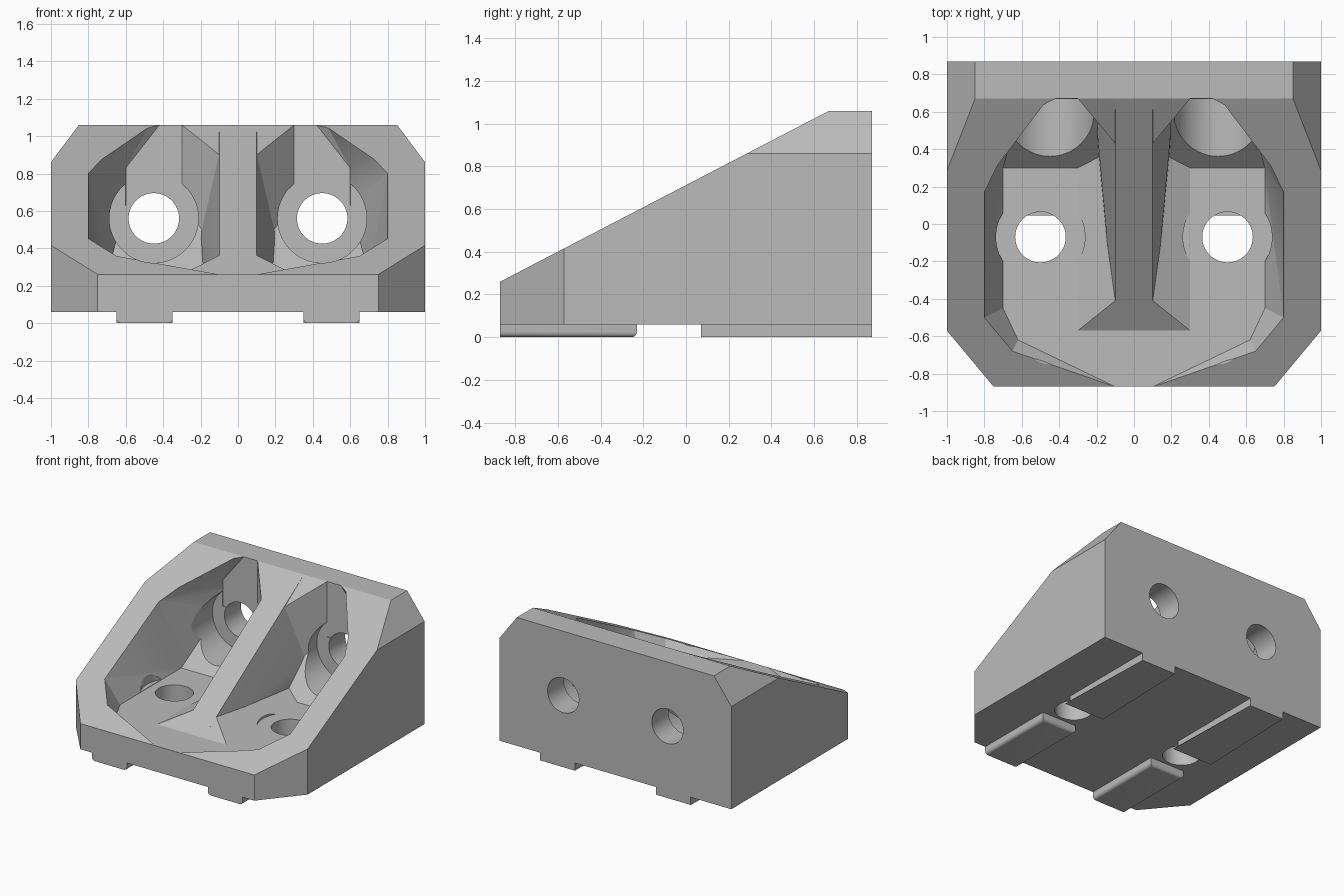
import bpy, bmesh, math
from mathutils import Vector, Matrix

if "Cube" in bpy.data.objects:
    bpy.data.objects.remove(bpy.data.objects["Cube"], do_unlink=True)

grey = bpy.data.materials.new("light_grey")
grey.use_nodes = True
colour = (0.5, 0.5, 0.5, 1)
grey.diffuse_color = colour
grey.node_tree.nodes["Principled BSDF"].inputs["Base Color"].default_value = colour


def finish(name, bm):
    bmesh.ops.recalc_face_normals(bm, faces=bm.faces)
    mesh = bpy.data.meshes.new(name)
    bm.to_mesh(mesh)
    bm.free()
    mesh.materials.append(grey)
    obj = bpy.data.objects.new(name, mesh)
    bpy.context.collection.objects.link(obj)
    return obj


def hull(name, points, mirror=True):
    """Convex solid around the points, mirrored in x by default."""
    bm = bmesh.new()
    for x, y, z in points:
        bm.verts.new((x, y, z))
        if mirror:
            bm.verts.new((-x, y, z))
    bmesh.ops.remove_doubles(bm, verts=bm.verts, dist=1e-5)
    out = bmesh.ops.convex_hull(bm, input=bm.verts)
    loose = [v for v in bm.verts if not v.link_faces]
    bmesh.ops.delete(bm, geom=loose, context='VERTS')
    bmesh.ops.dissolve_limit(bm, angle_limit=0.01, verts=bm.verts, edges=bm.edges)
    return finish(name, bm)


def cylinder(name, radius, start, end):
    a, b = Vector(start), Vector(end)
    turn = (b - a).to_track_quat('Z', 'Y').to_matrix().to_4x4()
    bm = bmesh.new()
    bmesh.ops.create_cone(bm, cap_ends=True, segments=64, radius1=radius, radius2=radius,
                          depth=(b - a).length, matrix=Matrix.Translation((a + b) / 2) @ turn)
    return finish(name, bm)


def combine(target, tool, operation):
    mod = target.modifiers.new("join", 'BOOLEAN')
    mod.operation, mod.solver, mod.object = operation, 'EXACT', tool
    bpy.context.view_layer.objects.active = target
    bpy.ops.object.modifier_apply(modifier=mod.name)
    bpy.data.objects.remove(tool, do_unlink=True)


def slope(y):
    return 0.26 + (y + 0.87) * 0.8 / 1.54


# Sloped block with clipped corners
bracket = hull("bracket_body", [
    (.75, -.87, .06), (1, -.57, .06), (1, .87, .06), (.75, -.87, .26), (1, -.57, slope(-.57)),
    (1, .285, .86), (1, .87, .86), (.85, .87, 1.06), (.85, .67, 1.06)])

# Tapered pocket, open through the slope
rim = [(x, y, slope(y)) for x, y in
       [(.1, -.87), (.65, -.68), (.8, -.5), (.8, .17), (.42, .67)]]
lifted = [(x, y - .052, z + .1) for x, y, z in rim]
deep = [(.62, -.62, .26), (.7, -.45, .26), (.7, .3, .26), (.6, .67, .63), (.6, .67, .83)]
combine(bracket, hull("pocket", rim + lifted + deep), 'DIFFERENCE')

# Central rib, thicker in the corner, with flares on the wall and the floor
combine(bracket, hull("rib", [(.1, -.57, .2), (.1, -.57, .26), (.1, .67, 1.06), (.1, .75, 1.06),
                              (.22, .67, .26), (.22, .75, .2), (.22, .75, .5)]), 'UNION')
combine(bracket, hull("wall_flare", [(.1, .43, .9), (.1, .43, .2), (.3, .67, 1.06), (.3, .67, .2),
                                     (.3, .75, 1.06), (.3, .75, .2)]), 'UNION')
combine(bracket, hull("floor_flare", [(.1, -.41, .363), (.1, .7, .363), (.3, -.57, .26),
                                      (.3, .7, .26), (.3, -.57, .2), (.3, .7, .2)]), 'UNION')

# Bolt seats and through holes in the floor and the back wall
for side in (-1, 1):
    fx, wx = .5 * side, .45 * side
    combine(bracket, cylinder("floor_seat", .238, (fx, -.07, .262), (fx, -.07, 1.3)), 'DIFFERENCE')
    combine(bracket, cylinder("wall_seat", .238, (wx, .668, .56), (wx, -.9, .56)), 'DIFFERENCE')
    combine(bracket, cylinder("floor_hole", .135, (fx, -.07, -.2), (fx, -.07, .5)), 'DIFFERENCE')
    combine(bracket, cylinder("wall_hole", .135, (wx, 1.1, .56), (wx, .4, .56)), 'DIFFERENCE')

# Slot keys beneath, rounded along the bottom and at the inner ends
keys = []
for side, label in ((-1, "right"), (1, "left")):
    for outer, inner, place in ((-.87, -.23, "front"), (.87, .07, "back")):
        bm = bmesh.new()
        bmesh.ops.create_cube(bm, size=1)
        for v in bm.verts:
            v.co = (side * .5 + v.co.x * .3, inner if v.co.y > 0 else outer, .035 + v.co.z * .07)
        edges = [e for e in bm.edges if all(v.co.z < .01 for v in e.verts)
                 and not all(abs(v.co.y - outer) < .01 for v in e.verts)]
        bmesh.ops.bevel(bm, geom=edges, offset=.025, segments=5, profile=.5, affect='EDGES')
        keys.append(finish(f"{place}_{label}_key", bm))

bpy.ops.object.select_all(action='DESELECT')
for obj in keys + [bracket]:
    obj.select_set(True)
bpy.context.view_layer.objects.active = bracket
bpy.ops.object.shade_smooth_by_angle(angle=math.radians(20))
